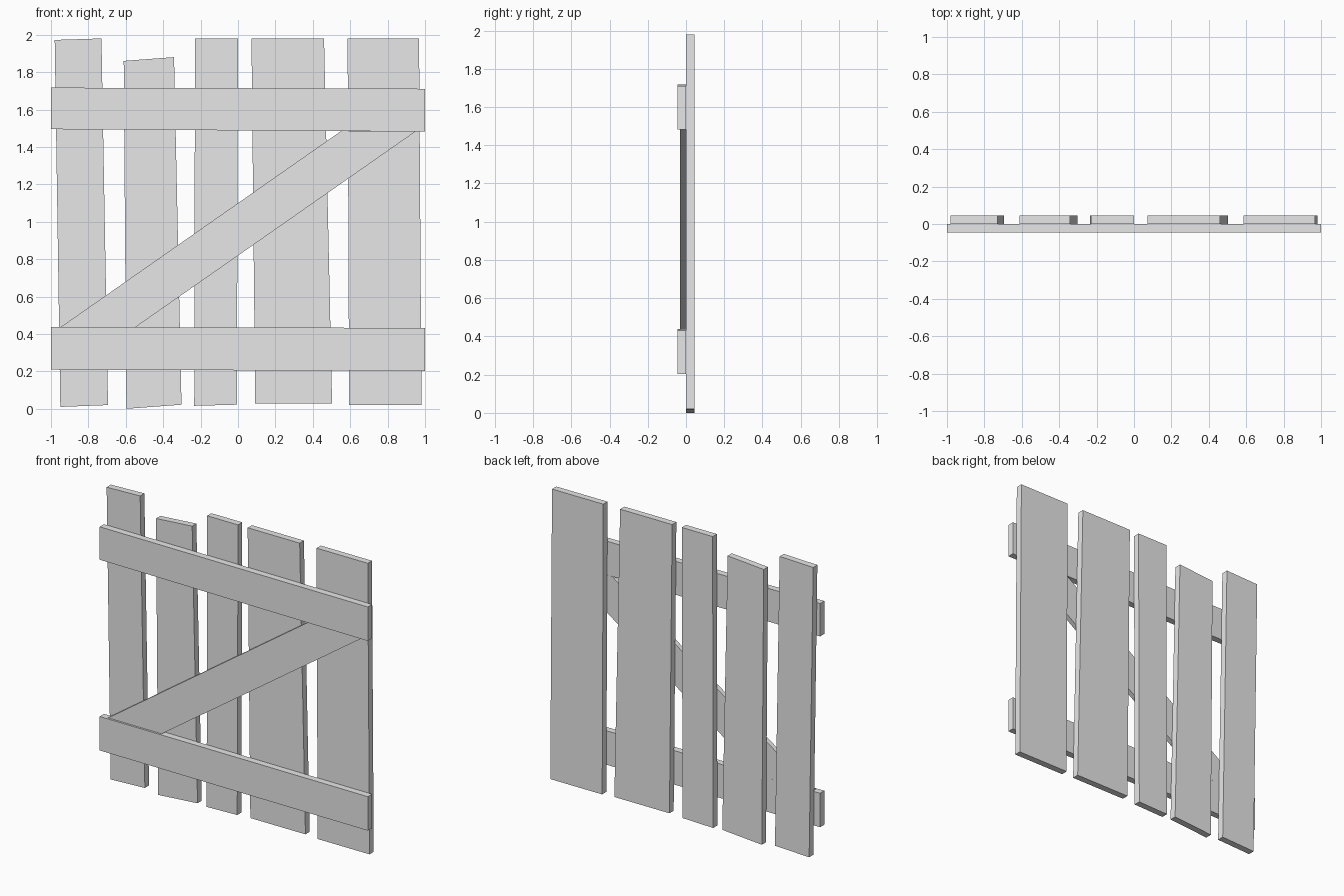
import bpy
import bmesh

cube = bpy.data.objects.get("Cube")
if cube:
    bpy.data.objects.remove(cube, do_unlink=True)

# One plain grey for all boards
grey = bpy.data.materials.new("plain_grey")
grey.use_nodes = True
colour = (0.8, 0.8, 0.8, 1)
grey.diffuse_color = colour
grey.node_tree.nodes["Principled BSDF"].inputs["Base Color"].default_value = colour

FRONT, MIDDLE, BACK = -0.045, 0.0, 0.045


def board(name, corners, y_front, y_back):
    """Extrude a four-cornered (x, z) outline from y_front to y_back."""
    bm = bmesh.new()
    face = bm.faces.new([bm.verts.new((x, y_front, z)) for x, z in corners])
    extruded = bmesh.ops.extrude_face_region(bm, geom=[face])["geom"]
    moved = [g for g in extruded if isinstance(g, bmesh.types.BMVert)]
    bmesh.ops.translate(bm, verts=moved, vec=(0, y_back - y_front, 0))
    bmesh.ops.recalc_face_normals(bm, faces=bm.faces)
    mesh = bpy.data.meshes.new(name)
    bm.to_mesh(mesh)
    bm.free()
    mesh.materials.append(grey)
    obj = bpy.data.objects.new(name, mesh)
    bpy.context.collection.objects.link(obj)
    return obj


# Upright planks: bottom left, bottom right, top right, top left
planks = [
    [(-0.95, 0.01), (-0.695, 0.02), (-0.73, 1.98), (-0.98, 1.972)],
    [(-0.597, 0.0), (-0.302, 0.022), (-0.342, 1.88), (-0.611, 1.86)],
    [(-0.234, 0.016), (-0.006, 0.022), (0.0, 1.98), (-0.23, 1.98)],
    [(0.092, 0.028), (0.503, 0.028), (0.46, 1.98), (0.072, 1.98)],
    [(0.594, 0.021), (0.981, 0.021), (0.968, 1.98), (0.586, 1.98)],
]
for i, corners in enumerate(planks, 1):
    board(f"upright_plank_{i}", corners, MIDDLE, BACK)

# Cross rails
board("upper_rail", [(-1, 1.495), (1, 1.482), (1, 1.711), (-1, 1.717)], FRONT, MIDDLE)
board("lower_rail", [(-1, 0.209), (1, 0.203), (1, 0.432), (-1, 0.438)], FRONT, MIDDLE)

# Diagonal brace, slightly thinner than the rails
board("diagonal_brace", [(-0.948, 0.437), (-0.547, 0.437), (0.95, 1.483), (0.55, 1.484)],
      -0.032, MIDDLE)
